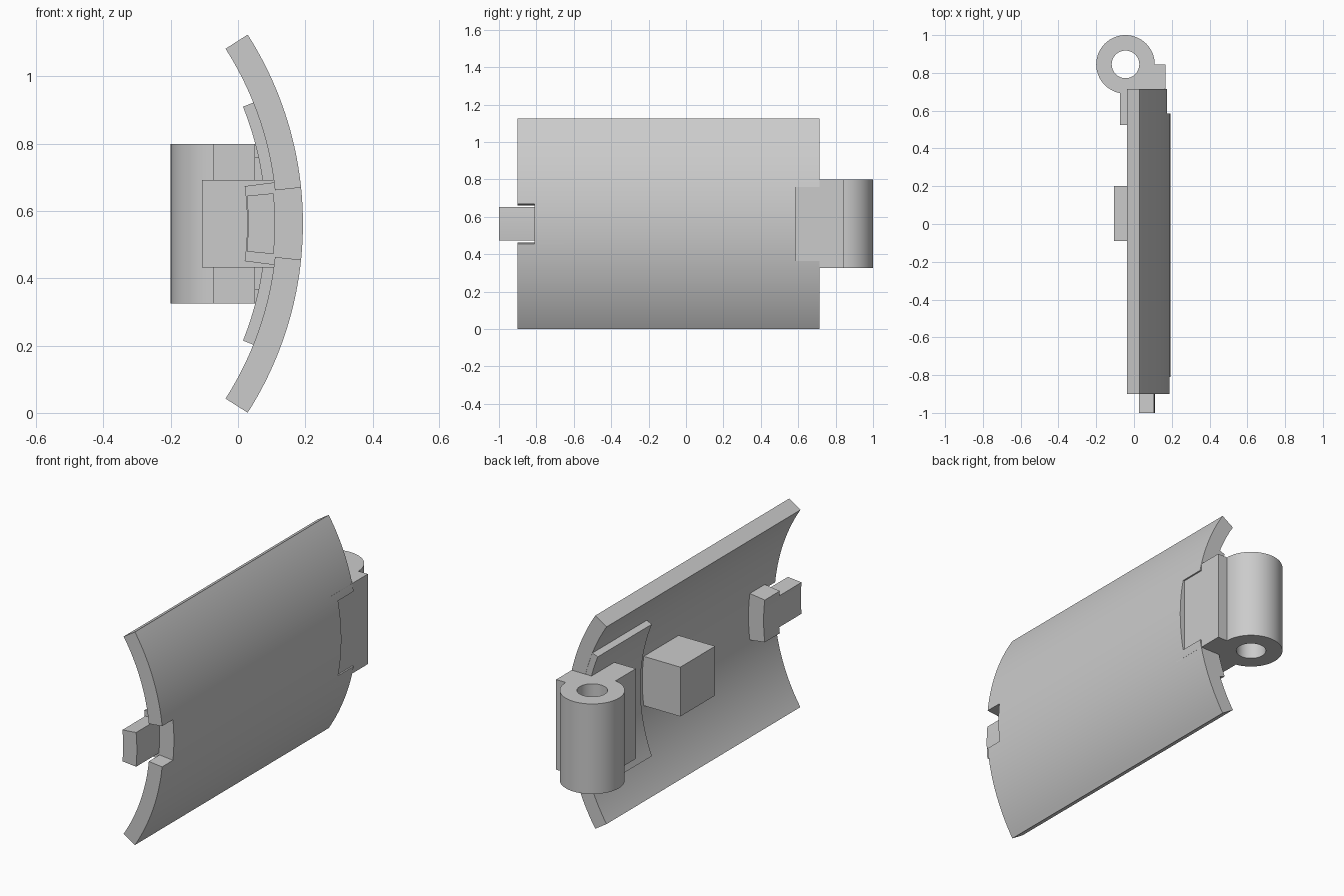
import bpy, bmesh
from math import sin, cos, pi, radians

old = bpy.data.objects.get("Cube")
if old:
    bpy.data.objects.remove(old, do_unlink=True)

grey = bpy.data.materials.new("plain_grey")
grey.use_nodes = True
colour = (0.6, 0.6, 0.6, 1)
grey.diffuse_color = colour
grey.node_tree.nodes["Principled BSDF"].inputs["Base Color"].default_value = colour

# Centre of curvature of the shell in the x-z plane
CX, CZ = -0.85, 0.5625
INNER, OUTER = 0.965, 1.043


def finish(name, bm):
    bmesh.ops.recalc_face_normals(bm, faces=bm.faces)
    mesh = bpy.data.meshes.new(name)
    bm.to_mesh(mesh)
    bm.free()
    mesh.materials.append(grey)
    obj = bpy.data.objects.new(name, mesh)
    bpy.context.collection.objects.link(obj)
    return obj


def smooth(obj):
    bpy.ops.object.select_all(action='DESELECT')
    obj.select_set(True)
    bpy.context.view_layer.objects.active = obj
    bpy.ops.object.shade_smooth_by_angle(angle=radians(30))


def box(name, x0, x1, y0, y1, z0, z1):
    bm = bmesh.new()
    bmesh.ops.create_cube(bm, size=1)
    for v in bm.verts:
        v.co.x = x1 if v.co.x > 0 else x0
        v.co.y = y1 if v.co.y > 0 else y0
        v.co.z = z1 if v.co.z > 0 else z0
    return finish(name, bm)


def sector(name, r0, r1, half, y0, y1, steps):
    """Curved bar: an annular sector in x-z, extruded along y."""
    angles = [radians(half) * (2 * i / steps - 1) for i in range(steps + 1)]
    outline = [(r0, a) for a in angles] + [(r1, a) for a in reversed(angles)]
    bm = bmesh.new()
    rings = [[bm.verts.new((CX + r * cos(a), y, CZ + r * sin(a)))
              for r, a in outline] for y in (y0, y1)]
    bm.faces.new(rings[0])
    bm.faces.new(rings[1])
    n = len(outline)
    for i in range(n):
        j = (i + 1) % n
        bm.faces.new((rings[0][i], rings[0][j], rings[1][j], rings[1][i]))
    return finish(name, bm)


def tube(name, x, y, r_in, r_out, z0, z1, steps=64):
    bm = bmesh.new()
    section = [(r_in, z0), (r_out, z0), (r_out, z1), (r_in, z1)]
    loops = []
    for i in range(steps):
        a = 2 * pi * i / steps
        loops.append([bm.verts.new((x + r * cos(a), y + r * sin(a), z))
                      for r, z in section])
    for i in range(steps):
        p, q = loops[i], loops[(i + 1) % steps]
        for k in range(4):
            m = (k + 1) % 4
            bm.faces.new((p[k], p[m], q[m], q[k]))
    return finish(name, bm)


def cut(target, cutter):
    mod = target.modifiers.new("cut", 'BOOLEAN')
    mod.operation = 'DIFFERENCE'
    mod.solver = 'EXACT'
    mod.object = cutter
    bpy.context.view_layer.objects.active = target
    bpy.ops.object.modifier_apply(modifier=mod.name)


# Curved shell and the reinforcing plate on its hollow side
shell = sector("curved_shell", INNER, OUTER, 32.6, -0.9, 0.715, 64)
plate = sector("reinforcing_plate", 0.932, INNER + 0.001, 21.9, 0.263, 0.714, 40)

# Notches for the front tab and the hinge arm
tab_notch = sector("tab_notch_cutter", 0.9, 1.1, 5.9, -1.1, -0.81, 8)
hinge_notch = box("hinge_notch_cutter", -0.2, 0.4, 0.585, 0.9, 0.365, 0.76)
cut(shell, tab_notch)
cut(shell, hinge_notch)
cut(plate, hinge_notch)
for cutter in (tab_notch, hinge_notch):
    bpy.data.objects.remove(cutter, do_unlink=True)

# Front locking tab with its wider root
tab = sector("front_tab", 0.88, 0.96, 5.4, -1.0, -0.8, 10)
root = sector("tab_root", 0.877, INNER + 0.002, 7.3, -0.81, -0.685, 10)

# Block in the middle of the hollow side
box("centre_block", -0.107, 0.13, -0.09, 0.2, 0.432, 0.692)

# Hinge barrel and the arm that grips the shell
Z0, Z1 = 0.325, 0.8
barrel = tube("hinge_barrel", -0.045, 0.845, 0.073, 0.155, Z0, Z1)
box("hinge_inner_arm", -0.075, 0.05, 0.525, 0.74, Z0, Z1)
box("hinge_bridge", 0.04, 0.16, 0.585, 0.73, 0.365, 0.76)
box("hinge_outer_arm", 0.04, 0.166, 0.715, 0.845, Z0, Z1)
box("hinge_outer_lip", 0.14, 0.166, 0.525, 0.72, Z0, Z1)

for obj in (shell, plate, tab, root, barrel):
    smooth(obj)
